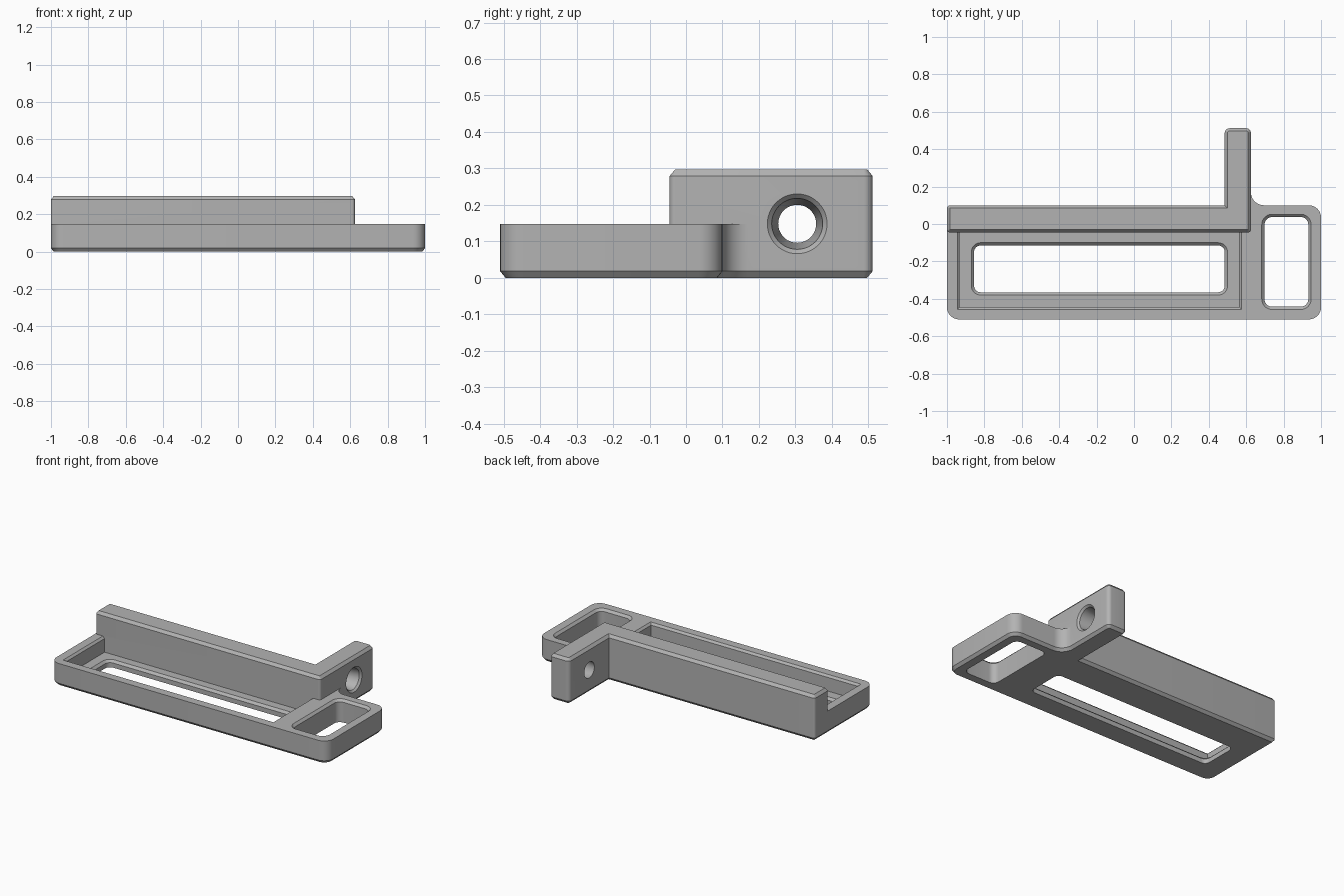
import bpy, bmesh, math
from mathutils import Vector

if "Cube" in bpy.data.objects:
    bpy.data.objects.remove(bpy.data.objects["Cube"])

grey = bpy.data.materials.new("plain grey")
grey.use_nodes = True
grey.diffuse_color = (0.45, 0.45, 0.45, 1)
grey.node_tree.nodes["Principled BSDF"].inputs["Base Color"].default_value = grey.diffuse_color


def loft(name, rings):
    """Closed solid through rings that share a point count."""
    bm = bmesh.new()
    loops = [[bm.verts.new(p) for p in ring] for ring in rings]
    n = len(loops[0])
    for a, b in zip(loops, loops[1:]):
        for i in range(n):
            j = (i + 1) % n
            bm.faces.new((a[i], a[j], b[j], b[i]))
    bm.faces.new(loops[0][::-1])
    bm.faces.new(loops[-1])
    bmesh.ops.recalc_face_normals(bm, faces=bm.faces)
    mesh = bpy.data.meshes.new(name)
    bm.to_mesh(mesh)
    bm.free()
    mesh.materials.append(grey)
    obj = bpy.data.objects.new(name, mesh)
    bpy.context.collection.objects.link(obj)
    return obj


def outline(corners, inset, z, steps=8):
    """Counter-clockwise outline with rounded corners (x, y, radius), moved inward."""
    ring = []
    for i, (x, y, r) in enumerate(corners):
        p = Vector((x, y))
        d1 = (p - Vector(corners[i - 1][:2])).normalized()
        d2 = (Vector(corners[(i + 1) % len(corners)][:2]) - p).normalized()
        turn = 1 if d1.cross(d2) > 0 else -1
        n1, n2 = Vector((-d1.y, d1.x)), Vector((-d2.y, d2.x))
        if r == 0:
            ring.append((*(p + inset * (n1 + n2)), z))
            continue
        centre = p + turn * r * (n1 + n2)
        rad = r - turn * inset
        for k in range(steps + 1):
            a = k / steps * math.pi / 2
            ring.append((*(centre - turn * rad * (n1 * math.cos(a) + n2 * math.sin(a))), z))
    return ring


def prism(name, corners, layers):
    return loft(name, [outline(corners, inset, z) for z, inset in layers])


def box_corners(x0, x1, y0, y1, r):
    return [(x0, y0, r), (x1, y0, r), (x1, y1, r), (x0, y1, r)]


def boolean(obj, other, operation):
    mod = obj.modifiers.new(operation.lower(), "BOOLEAN")
    mod.operation, mod.solver, mod.object = operation, "EXACT", other
    bpy.context.view_layer.objects.active = obj
    bpy.ops.object.modifier_apply(modifier=mod.name)
    bpy.data.objects.remove(other)


BACK, FRONT, WALL = 0.1, -0.51, -0.045
ARM0, ARM1, ARM_END = 0.485, 0.625, 0.512
DECK, TOP, FLOOR = 0.147, 0.297, 0.045

# Base plate with the lower half of the arm
arm = [(ARM1, ARM_END, 0.025), (ARM0, ARM_END, 0.025), (ARM0, BACK, 0), (-1, BACK, 0.016)]
body = prism("bracket_body",
             [(-1, FRONT, 0.065), (1, FRONT, 0.065), (1, BACK, 0.065), (ARM1, BACK, 0.07)] + arm,
             [(0, 0.015), (0.018, 0), (DECK, 0)])

# Tray recess, chamfered on three sides and flush with the wall
tray = prism("tray_cutter", box_corners(-0.932, 0.562, -0.443, WALL, 0),
             [(FLOOR, 0), (DECK - 0.013, 0), (DECK + 0.02, -0.033)])
for v in tray.data.vertices:
    v.co.y = min(v.co.y, WALL)
boolean(body, tray, "DIFFERENCE")

# Long slot in the tray floor and open pocket at the end
for name, corners, z in (("slot_cutter", box_corners(-0.87, 0.5, -0.38, -0.1, 0.05), FLOOR),
                         ("pocket_cutter", box_corners(0.683, 0.947, -0.457, 0.052, 0.055), DECK)):
    boolean(body, prism(name, corners, [(-0.1, 0.015), (z - 0.015, 0.015), (z + 0.015, -0.015)]),
            "DIFFERENCE")

# Raised wall and upper half of the arm
wall = prism("raised_wall", [(-1, WALL, 0.016), (ARM1, WALL, 0.016)] + arm,
             [(DECK, 0), (TOP - 0.018, 0), (TOP, 0.015)])
boolean(body, wall, "UNION")

# Tapered cross hole through the arm
hole = [(ARM0 - 0.02, 0.052), (ARM0, 0.052), (ARM1 - 0.012, 0.07), (ARM1, 0.082), (ARM1 + 0.02, 0.102)]
angles = [2 * math.pi * k / 48 for k in range(48)]
boolean(body, loft("hole_cutter", [[(x, 0.305 + r * math.cos(a), 0.148 + r * math.sin(a)) for a in angles]
                                   for x, r in hole]), "DIFFERENCE")

body.select_set(True)
bpy.context.view_layer.objects.active = body
bpy.ops.object.shade_smooth_by_angle(angle=math.radians(30))
